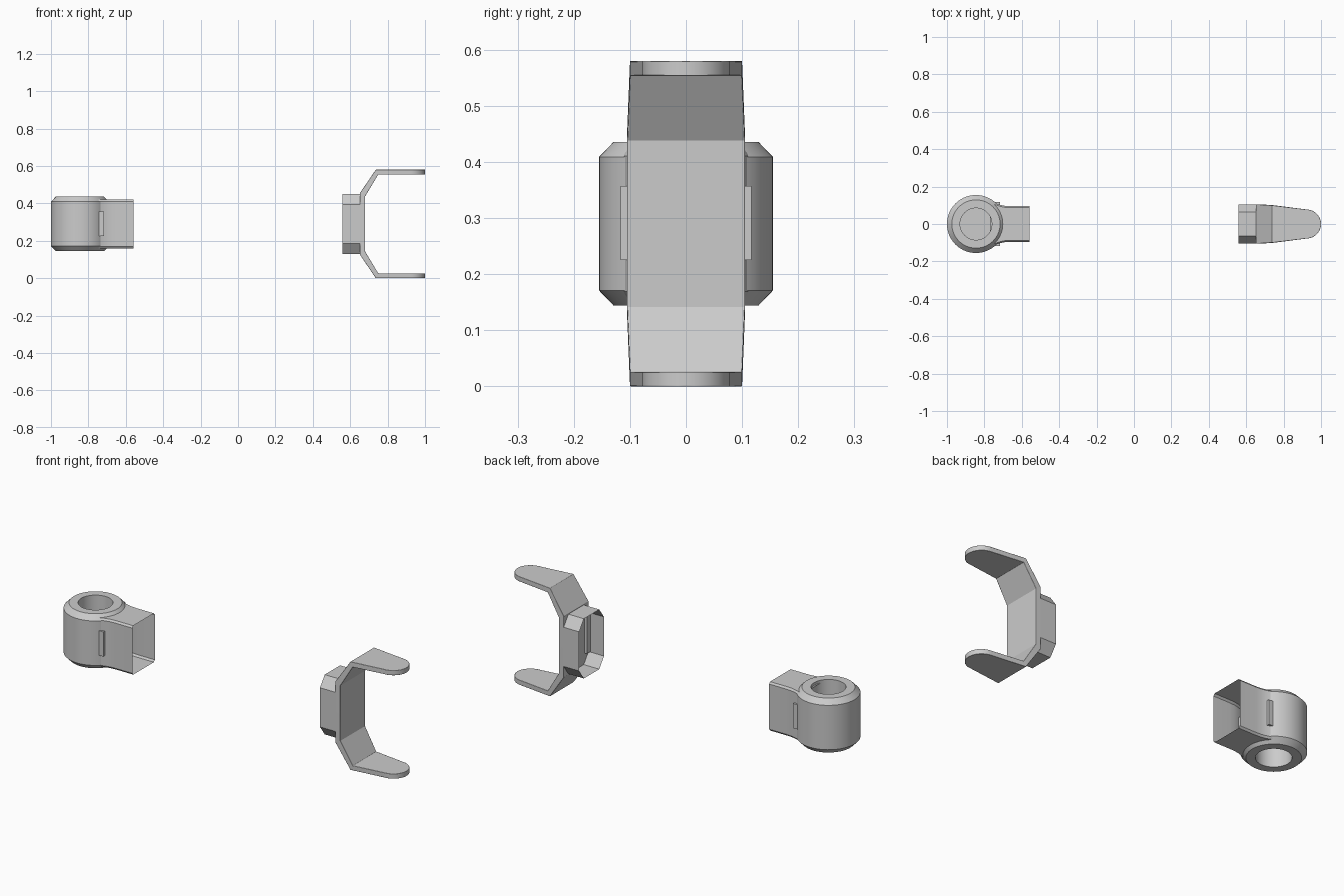
import bpy, bmesh, math

if "Cube" in bpy.data.objects:
    bpy.data.objects.remove(bpy.data.objects["Cube"])

ZC = 0.29  # height of the horizontal symmetry plane


def finish(name, bm, bevel=0.0):
    bmesh.ops.recalc_face_normals(bm, faces=bm.faces)
    me = bpy.data.meshes.new(name)
    bm.to_mesh(me)
    bm.free()
    ob = bpy.data.objects.new(name, me)
    bpy.context.collection.objects.link(ob)
    bpy.ops.object.select_all(action='DESELECT')
    ob.select_set(True)
    bpy.context.view_layer.objects.active = ob
    if bevel:
        m = ob.modifiers.new("bevel", 'BEVEL')
        m.width, m.segments, m.limit_method = bevel, 2, 'ANGLE'
        m.angle_limit = math.radians(35)
    bpy.ops.object.shade_smooth_by_angle(angle=math.radians(28))
    return ob


def loft(name, rings, caps=False, bevel=0.0):
    """Skin a list of closed rings of points."""
    bm = bmesh.new()
    vs = [[bm.verts.new(p) for p in ring] for ring in rings]
    n = len(vs[0])
    for a, b in zip(vs, vs[1:]):
        for i in range(n):
            j = (i + 1) % n
            bm.faces.new((a[i], a[j], b[j], b[i]))
    if caps:
        bm.faces.new(vs[0])
        bm.faces.new(vs[-1])
    return finish(name, bm, bevel)


def octagon(x, w, h, cy, cz):
    """Rectangle w by h (half sizes) with cut corners, at position x."""
    q = [(w, h - cz), (w - cy, h), (cy - w, h), (-w, h - cz),
         (-w, cz - h), (cy - w, -h), (w - cy, -h), (w, cz - h)]
    return [(x, y, ZC + z) for y, z in q]


def box(name, x0, x1, y0, y1, z0, z1):
    ring = lambda x: [(x, y0, z0), (x, y1, z0), (x, y1, z1), (x, y0, z1)]
    return loft(name, [ring(x0), ring(x1)], caps=True)


# Hub ring: chamfered section turned about a vertical axis
HX, SEG = -0.845, 64
section = [(0.085, -0.146), (0.129, -0.146), (0.155, -0.119),
           (0.155, 0.119), (0.129, 0.146), (0.085, 0.146)]
rings = []
for k in range(SEG + 1):
    a = 2 * math.pi * k / SEG
    rings.append([(HX + r * math.cos(a), r * math.sin(a), ZC + z) for r, z in section])
hub = loft("hub_ring", rings[:-1] + [rings[0]])
bm = bmesh.new()
bm.from_mesh(hub.data)
bmesh.ops.remove_doubles(bm, verts=bm.verts, dist=1e-5)
bm.to_mesh(hub.data)
bm.free()

# Web closing the hub bore halfway down
bm = bmesh.new()
bmesh.ops.create_circle(bm, cap_ends=True, segments=SEG, radius=0.086)
bmesh.ops.translate(bm, verts=bm.verts, vec=(HX, 0, ZC))
finish("hub_web", bm)

# Hollow socket flaring into the hub, open at its free end
flare = [(-0.77, 0.113), (-0.745, 0.113), (-0.73, 0.107), (-0.71, 0.101),
         (-0.69, 0.097), (-0.66, 0.095), (-0.56, 0.095)]
loft("hub_socket", [octagon(x, w, 0.131, 0.008, 0.01) for x, w in flare])

# Small raised keys on both sides of the hub
for side, s in (("front", -1), ("back", 1)):
    ys = sorted((s * 0.08, s * 0.117))
    box("hub_key_" + side, -0.745, -0.717, *ys, 0.225, 0.357)

# Clamp bracket: stations of (outer x, outer z, inner x, inner z, half width)
half = []
TIP, RX, RY = 0.92, 0.08, 0.078
for k in range(12):
    a = math.radians(3 + 87 * k / 11)
    x = TIP + RX * math.cos(a)
    half.append((x, 0.29, x, 0.264, RY * math.sin(a)))
half += [(0.737, 0.29, 0.75, 0.264, 0.1),
         (0.652, 0.165, 0.68, 0.148, 0.105)]
stations = [(h, 1) for h in half] + [(h, -1) for h in reversed(half)]
loft("clamp_bracket",
     [[(xo, w, ZC + s * zo), (xo, -w, ZC + s * zo),
       (xi, -w, ZC + s * zi), (xi, w, ZC + s * zi)]
      for (xo, zo, xi, zi, w), s in stations], caps=True, bevel=0.006)

# Hollow eight-sided socket behind the bracket, open at its free end
loft("clamp_socket", [octagon(x, 0.105, 0.16, 0.04, 0.055) for x in (0.56, 0.655)])

# Thin ribs inside the clamp socket
for side, s in (("front", -1), ("back", 1)):
    ys = sorted((s * 0.07, s * 0.1))
    box("clamp_rib_" + side, 0.637, 0.655, *ys, 0.19, 0.39)
